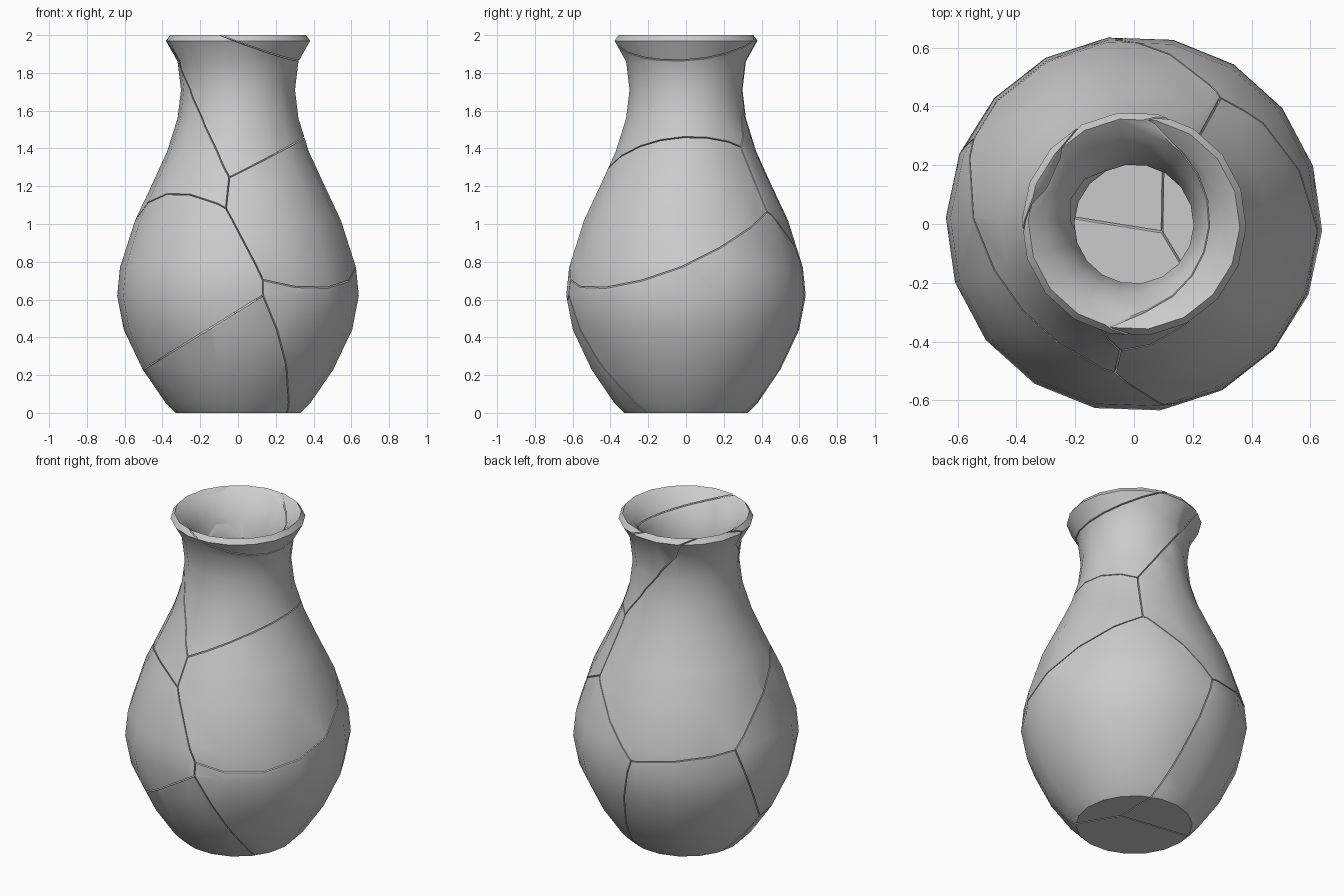
import bpy, bmesh
from math import cos, sin, tau, radians
from mathutils import Vector

if "Cube" in bpy.data.objects:
    bpy.data.objects.remove(bpy.data.objects["Cube"])

SIDES = 18
PHASE = radians(-2)
GAP = 0.003

# wall section: outside from foot to lip, then inside from lip down to floor
PROFILE = [(0.33, 0.0), (0.385, 0.055), (0.505, 0.23), (0.605, 0.44), (0.64, 0.62),
           (0.625, 0.77), (0.545, 1.02), (0.455, 1.21), (0.375, 1.385), (0.32, 1.56),
           (0.302, 1.71), (0.32, 1.86), (0.382, 1.97), (0.36, 2.0),
           (0.30, 1.955), (0.24, 1.87), (0.203, 1.74), (0.213, 1.60), (0.275, 1.36),
           (0.44, 1.0), (0.525, 0.75), (0.54, 0.62), (0.51, 0.47), (0.42, 0.26), (0.29, 0.1)]

# each shard: where its linear function (x, y, z, constant) beats all the others
SHARDS = {
    "shoulder_front_right": (1.94, 0.38, 2.215, -1.50),
    "neck": (1.54, 0.344, 3.03, -2.55),
    "belly_front_left": (-0.62, 0.0, 1.0, -0.54),
    "base_front_left": (0.0, 0.0, 0.0, 0.0),
    "base_right": (1.5, 0.9, 0.915, -0.21),
    "rim_right": (1.92, 0.274, 4.03, -4.54),
    "shoulder_back_left": (0.315, 1.0, 2.1, -1.166),
    "base_back_left": (0.147, 0.92, 0.55, -0.044),
}


def make_vase():
    """Closed thick-walled vase as a lathe of the profile."""
    bm = bmesh.new()
    rings = [[bm.verts.new((r * cos(PHASE + tau * i / SIDES), r * sin(PHASE + tau * i / SIDES), z))
              for i in range(SIDES)] for r, z in PROFILE]
    for a, b in zip(rings, rings[1:]):
        for i in range(SIDES):
            j = (i + 1) % SIDES
            bm.faces.new((a[i], a[j], b[j], b[i]))
    bm.faces.new(rings[0][::-1])
    bm.faces.new(rings[-1])
    return bm


def cut(bm, normal, const):
    """Keep the side where normal.x + const > 0, and cap the cut."""
    n = normal.normalized()
    co = n * (GAP - const / normal.length)
    res = bmesh.ops.bisect_plane(bm, geom=bm.verts[:] + bm.edges[:] + bm.faces[:],
                                 dist=1e-5, plane_co=co, plane_no=n, clear_inner=True)
    edges = [e for e in res["geom_cut"]
             if isinstance(e, bmesh.types.BMEdge) and e.is_valid and e.is_boundary]
    if edges:
        bmesh.ops.triangle_fill(bm, edges=edges, use_beauty=True, use_dissolve=False)


# break the vase into shards
for name, f in SHARDS.items():
    bm = make_vase()
    for other, g in SHARDS.items():
        if other != name:
            cut(bm, Vector(f[:3]) - Vector(g[:3]), f[3] - g[3])
    bmesh.ops.recalc_face_normals(bm, faces=bm.faces[:])
    mesh = bpy.data.meshes.new("shard_" + name)
    bm.to_mesh(mesh)
    bm.free()
    obj = bpy.data.objects.new("shard_" + name, mesh)
    bpy.context.collection.objects.link(obj)
    bpy.ops.object.select_all(action='DESELECT')
    obj.select_set(True)
    bpy.context.view_layer.objects.active = obj
    bpy.ops.object.shade_smooth_by_angle(angle=radians(40))
